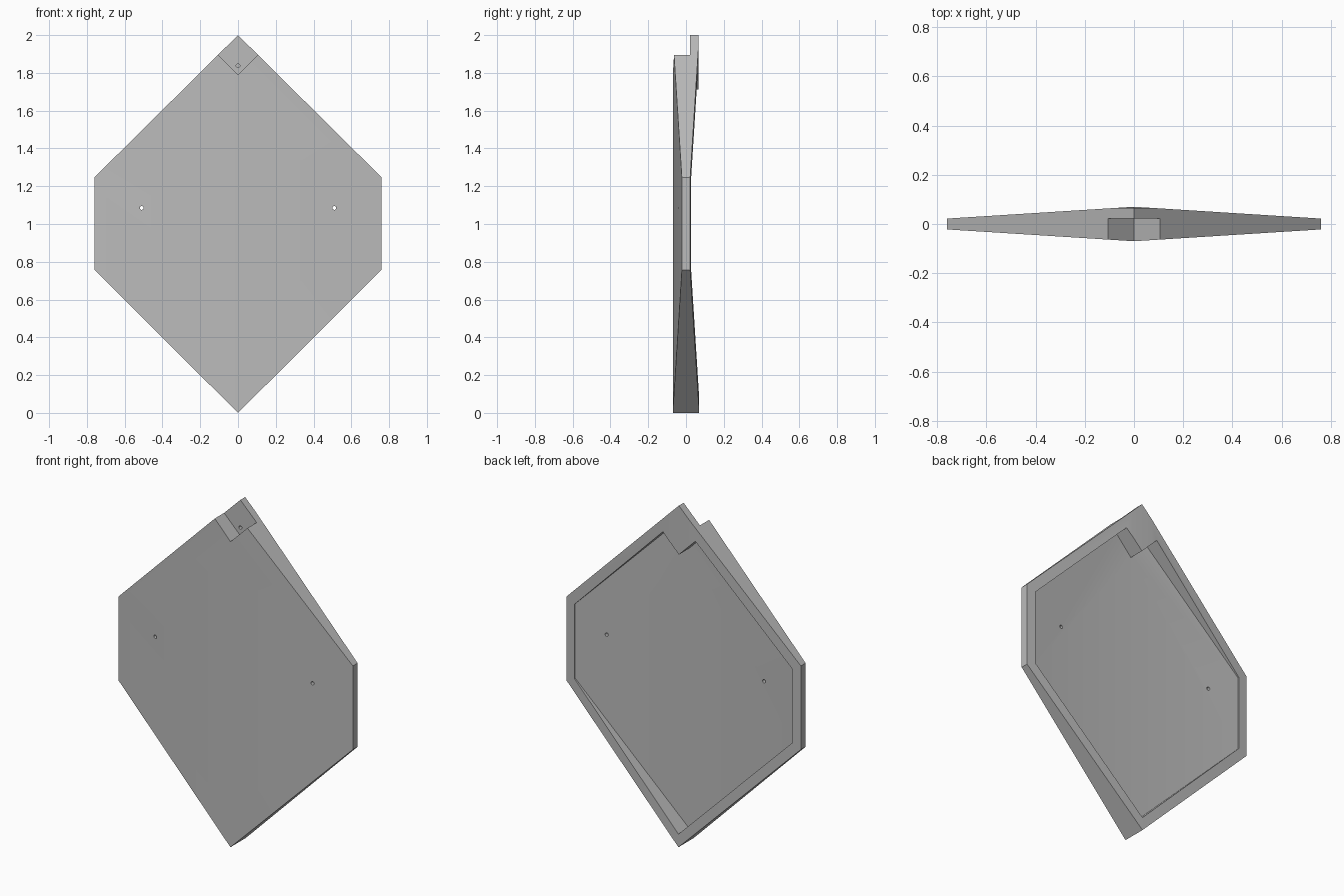
import bpy, bmesh, math
from mathutils import Matrix

if "Cube" in bpy.data.objects:
    bpy.data.objects.remove(bpy.data.objects["Cube"])

HALF_W, EDGE, MID = 0.76, 0.022, 0.07   # half width, half thickness at side and centre
WALL = 0.044                            # thickness of the hollow shell

grey = bpy.data.materials.new("plain grey")
grey.use_nodes = True
grey.diffuse_color = (0.5, 0.5, 0.5, 1)
grey.node_tree.nodes["Principled BSDF"].inputs["Base Color"].default_value = (0.5, 0.5, 0.5, 1)


def taper(x):
    """Half thickness of the plate, largest on the centre line."""
    return MID + (EDGE - MID) * abs(x) / HALF_W


def make_object(name, bm):
    bmesh.ops.recalc_face_normals(bm, faces=bm.faces)
    mesh = bpy.data.meshes.new(name)
    bm.to_mesh(mesh)
    bm.free()
    mesh.materials.append(grey)
    obj = bpy.data.objects.new(name, mesh)
    bpy.context.collection.objects.link(obj)
    return obj


def mirrored_slab(name, outline, front, back):
    """Half outline of (x, z) points from the centre line, mirrored in x, between two y surfaces."""
    bm = bmesh.new()
    for side in (1, -1):
        pts = [(side * x, z) for x, z in outline]
        f = [bm.verts.new((x, front(x), z)) for x, z in pts]
        b = [bm.verts.new((x, back(x), z)) for x, z in pts]
        bm.faces.new(f)
        bm.faces.new(b)
        for i in range(len(pts) - 1):
            bm.faces.new((f[i], f[i + 1], b[i + 1], b[i]))
    bmesh.ops.remove_doubles(bm, verts=bm.verts, dist=1e-5)
    return make_object(name, bm)


def peg(name, x, z, y0, y1):
    bm = bmesh.new()
    place = Matrix.Translation((x, (y0 + y1) / 2, z)) @ Matrix.Rotation(math.pi / 2, 4, "X")
    bmesh.ops.create_cone(bm, cap_ends=True, segments=24, radius1=0.01, radius2=0.01,
                          depth=y1 - y0, matrix=place)
    return make_object(name, bm)


# Tapered six-sided plate
plate = mirrored_slab("plate", [(0, 0), (HALF_W, 0.757), (HALF_W, 1.247), (0, 2)],
                      lambda x: -taper(x), taper)

# Hollow back, leaving a rim and a block behind the corner notch
hollow = mirrored_slab("hollow_cutter",
                       [(0, 0.077), (0.705, 0.782), (0.705, 1.218), (0.105, 1.818), (0, 1.713)],
                       lambda x: WALL - taper(x), lambda x: 0.2)

# Square notch in the front of the top corner, and its flattened back
notch = mirrored_slab("notch_cutter", [(0, 1.79), (0.3, 2.09), (0, 2.39)],
                      lambda x: -0.2, lambda x: 0.022)
flat_back = mirrored_slab("flat_back_cutter", [(0, 1.7), (0.3, 2.0), (0, 2.3)],
                          lambda x: 0.066, lambda x: 0.2)

# Two through holes and one blind hole in the tab
cutters = [hollow, notch, flat_back,
           peg("left_hole_cutter", 0.51, 1.085, -0.2, 0.2),
           peg("right_hole_cutter", -0.51, 1.085, -0.2, 0.2),
           peg("tab_hole_cutter", 0, 1.838, -0.1, 0.05)]

bpy.ops.object.select_all(action="DESELECT")
bpy.context.view_layer.objects.active = plate
plate.select_set(True)
for cutter in cutters:
    cutter.hide_render = True
    mod = plate.modifiers.new(cutter.name, "BOOLEAN")
    mod.operation = "DIFFERENCE"
    mod.solver = "EXACT"
    mod.object = cutter
    bpy.ops.object.modifier_apply(modifier=mod.name)
    bpy.data.objects.remove(cutter)

# Soft ridge down the centre, crisp rims
bpy.ops.object.shade_smooth_by_angle(angle=math.radians(20))
